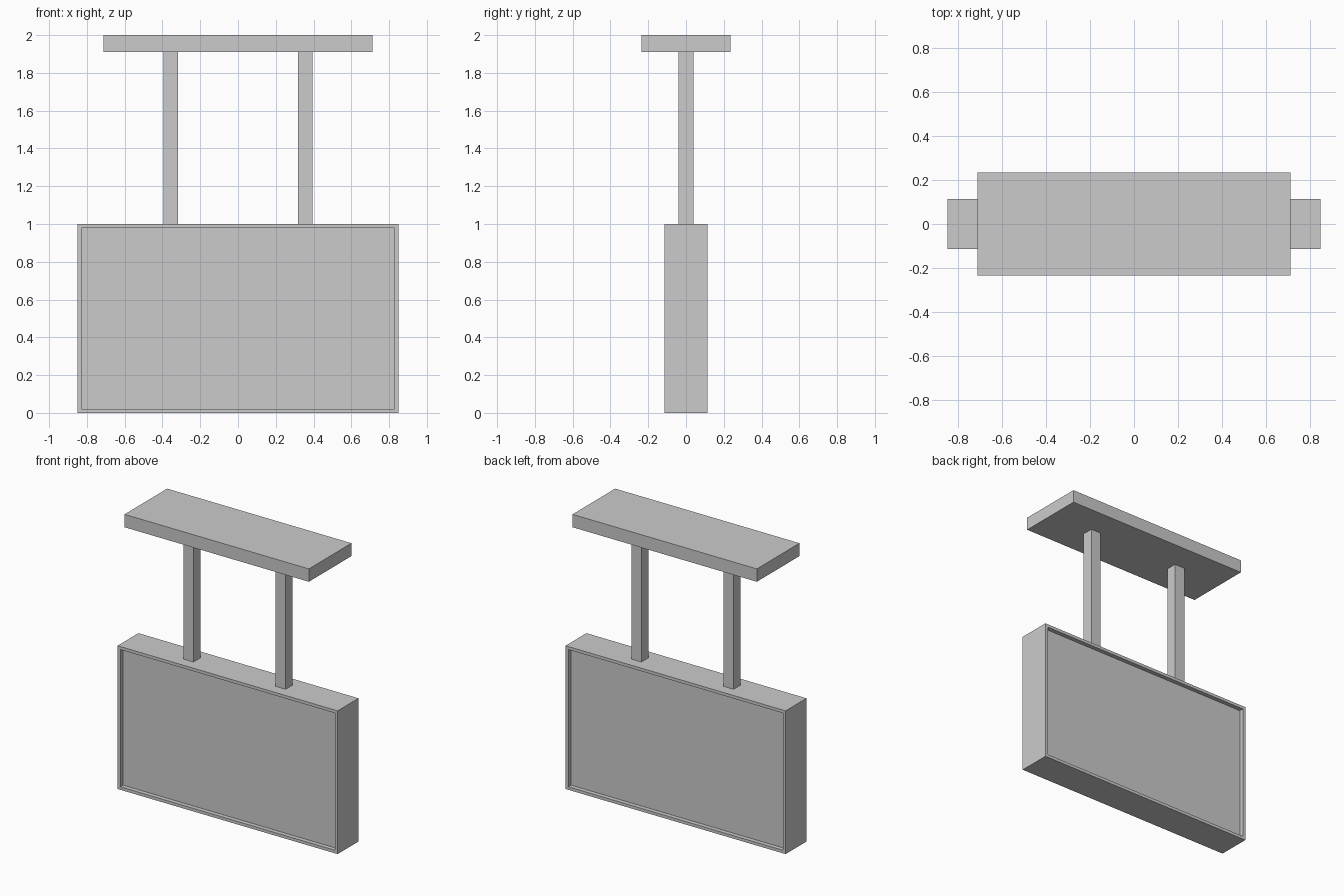
import bpy, bmesh
from mathutils import Matrix, Vector

if "Cube" in bpy.data.objects:
    bpy.data.objects.remove(bpy.data.objects["Cube"])


def box(name, size, centre, recess=None):
    """Box of a given size; recess=(border, depth) sinks a panel into front and back."""
    bm = bmesh.new()
    bmesh.ops.create_cube(bm, size=1, matrix=Matrix.Diagonal((*size, 1)))
    if recess:
        border, depth = recess
        bm.normal_update()
        panels = [f for f in bm.faces if abs(f.normal.y) > 0.9]
        for panel in panels:
            normal = panel.normal.copy()
            # rim around the panel, then a straight-walled step inwards
            bmesh.ops.inset_region(bm, faces=[panel], thickness=border)
            bmesh.ops.inset_region(bm, faces=[panel], thickness=0)
            bmesh.ops.translate(bm, verts=panel.verts, vec=-normal * depth)
        bmesh.ops.remove_doubles(bm, verts=bm.verts, dist=1e-5)
        bmesh.ops.recalc_face_normals(bm, faces=bm.faces)
    mesh = bpy.data.meshes.new(name)
    bm.to_mesh(mesh)
    bm.free()
    obj = bpy.data.objects.new(name, mesh)
    obj.location = Vector(centre)
    bpy.context.collection.objects.link(obj)
    return obj


# Double-sided display cabinet
box("sign_cabinet", (1.70, 0.23, 1.0), (0, 0, 0.5), recess=(0.03, 0.03))

# Two hanging posts
for side, x in (("left", -0.356), ("right", 0.356)):
    box(f"{side}_post", (0.078, 0.078, 0.91), (x, 0, 1.455))

# Ceiling mounting plate
box("mounting_plate", (1.424, 0.47, 0.09), (0, 0, 1.955))
